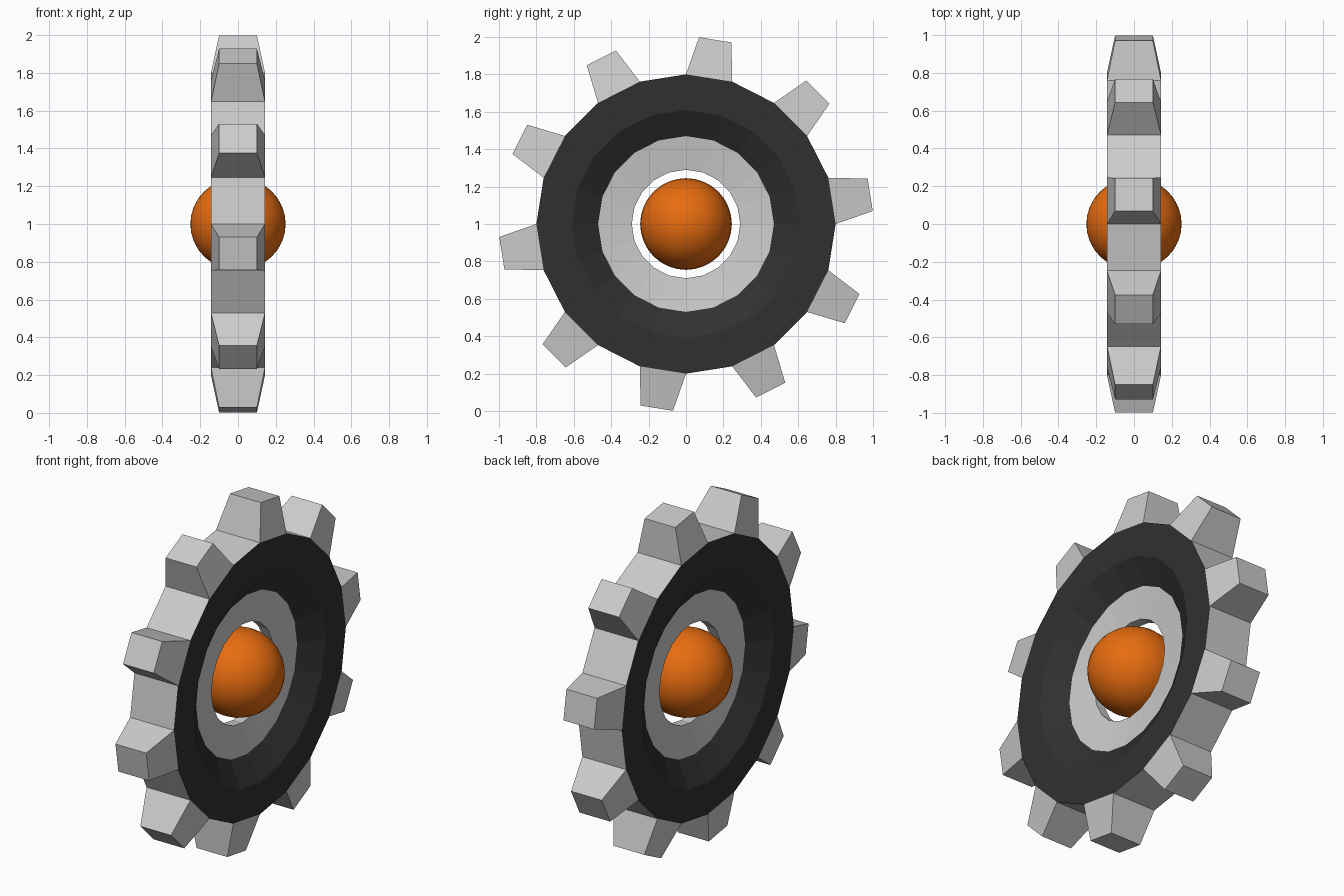
import bpy, bmesh
from math import sin, cos, radians, pi
from mathutils import Vector

if "Cube" in bpy.data.objects:
    bpy.data.objects.remove(bpy.data.objects["Cube"])

SIDES = 20
CENTRE = Vector((0, 0, 1))


def material(name, rgb):
    m = bpy.data.materials.new(name)
    m.diffuse_color = (*rgb, 1)
    m.use_nodes = True
    m.node_tree.nodes["Principled BSDF"].inputs["Base Color"].default_value = m.diffuse_color
    return m


grey = material("grey", (0.8, 0.8, 0.8))
dark = material("dark", (0.03, 0.03, 0.03))
orange = material("orange", (0.8, 0.15, 0.005))

# Closed cross-section (x, radius) with the material of the strip leading to the next point
profile = [
    (-0.143, 0.80, 0),   # outer rim, carries the teeth
    (0.143, 0.80, 1),    # flat dark side
    (0.143, 0.61, 1),    # dark bevel going inward
    (0.056, 0.47, 0),    # recessed grey web
    (0.03, 0.29, 0),     # hole wall
    (-0.03, 0.29, 0),
    (-0.056, 0.47, 1),
    (-0.143, 0.61, 1),
]

# Gear body: the cross-section turned around the x axis
bm = bmesh.new()
rings = []
for x, r, _ in profile:
    rings.append([bm.verts.new(CENTRE + Vector((x, r * cos(2 * pi * k / SIDES), r * sin(2 * pi * k / SIDES))))
                  for k in range(SIDES)])
rim = []
for i, (_, _, mat) in enumerate(profile):
    a, b = rings[i], rings[(i + 1) % len(rings)]
    for k in range(SIDES):
        n = (k + 1) % SIDES
        f = bm.faces.new((a[k], a[n], b[n], b[k]))
        f.material_index = mat
        if i == 0:
            rim.append(f)
bmesh.ops.recalc_face_normals(bm, faces=bm.faces)

# Tapered teeth: every second rim face pulled out and shrunk
tips = bmesh.ops.extrude_discrete_faces(bm, faces=rim[::2])["faces"]
for f in tips:
    mid = f.calc_center_median()
    out = (mid - CENTRE).normalized()
    for v in f.verts:
        v.co = CENTRE + out * 0.997 + (v.co - mid) * 0.7

mesh = bpy.data.meshes.new("gear_wheel")
bm.to_mesh(mesh)
bm.free()
mesh.materials.append(grey)
mesh.materials.append(dark)
bpy.context.collection.objects.link(bpy.data.objects.new("gear_wheel", mesh))

# Smooth ball in the hub
bpy.ops.mesh.primitive_uv_sphere_add(segments=32, ring_count=16, radius=0.245,
                                     location=CENTRE, rotation=(0, radians(90), 0))
ball = bpy.context.object
ball.name = "centre_ball"
ball.scale.z = 1.03
ball.data.materials.append(orange)
bpy.ops.object.shade_smooth()
